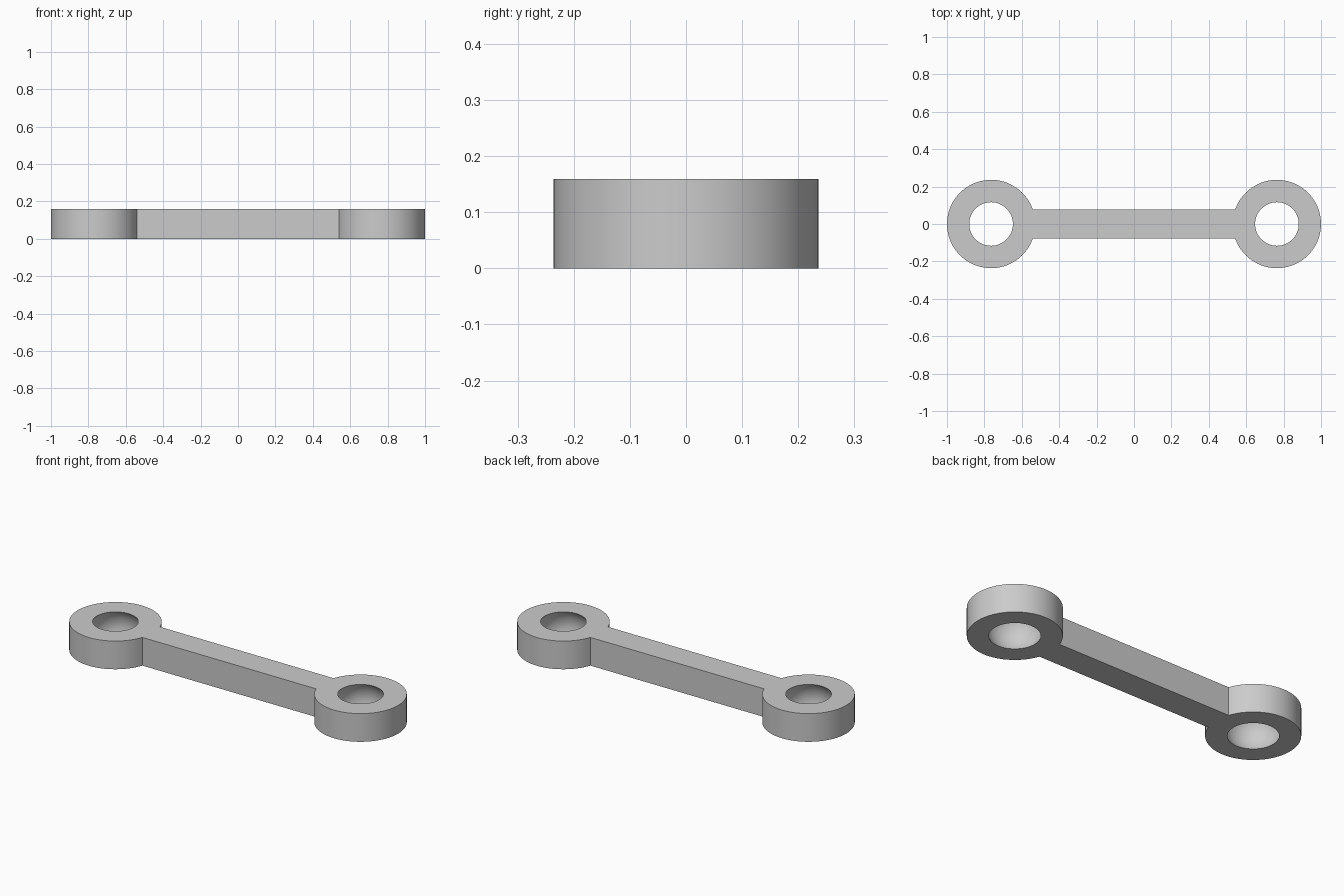
import bpy, bmesh
from math import pi, asin, cos, sin

cube = bpy.data.objects.get("Cube")
if cube:
    bpy.data.objects.remove(cube, do_unlink=True)

HEIGHT = 0.159
EYE_X, EYE_R = 0.764, 0.236      # ring centre and outer radius
BAR_HALF = 0.078                 # half width of the bar
SOCKET_R, SOCKET_Z = 0.146, 0.071
STEPS = 72

grey = bpy.data.materials.new("plain_grey")
grey.use_nodes = True
colour = (0.6, 0.6, 0.6, 1)
grey.diffuse_color = colour
grey.node_tree.nodes["Principled BSDF"].inputs["Base Color"].default_value = colour


def add_object(name, bm):
    mesh = bpy.data.meshes.new(name)
    bm.to_mesh(mesh)
    bm.free()
    mesh.materials.append(grey)
    obj = bpy.data.objects.new(name, mesh)
    bpy.context.collection.objects.link(obj)
    return obj


# Link body: two round ends joined by a straight bar, extruded upward
start = asin(BAR_HALF / EYE_R) - pi
arc = [start + (-2 * start) * i / STEPS for i in range(STEPS + 1)]
half = [(EYE_X + EYE_R * cos(a), EYE_R * sin(a)) for a in arc]
outline = half + [(-x, -y) for x, y in half]
bm = bmesh.new()
base = bm.faces.new([bm.verts.new((x, y, 0)) for x, y in outline])
top = bmesh.ops.extrude_face_region(bm, geom=[base])["geom"]
bmesh.ops.translate(bm, vec=(0, 0, HEIGHT),
                    verts=[v for v in top if isinstance(v, bmesh.types.BMVert)])
bmesh.ops.recalc_face_normals(bm, faces=bm.faces)
link = add_object("connecting_link", bm)

# Ball sockets: a sphere cut through each end
cutters = []
for side, label in ((1, "left"), (-1, "right")):
    bm = bmesh.new()
    bmesh.ops.create_uvsphere(bm, u_segments=64, v_segments=48, radius=SOCKET_R)
    cutter = add_object(label + "_socket_cutter", bm)
    cutter.location = (side * EYE_X, 0, SOCKET_Z)
    cutter.hide_render = True
    cutters.append(cutter)
    mod = link.modifiers.new(label + "_socket", 'BOOLEAN')
    mod.operation = 'DIFFERENCE'
    mod.solver = 'EXACT'
    mod.object = cutter

bpy.ops.object.select_all(action='DESELECT')
link.select_set(True)
bpy.context.view_layer.objects.active = link
for mod in list(link.modifiers):
    bpy.ops.object.modifier_apply(modifier=mod.name)
for cutter in cutters:
    bpy.data.objects.remove(cutter, do_unlink=True)

bpy.ops.object.shade_smooth_by_angle(angle=pi / 6)
